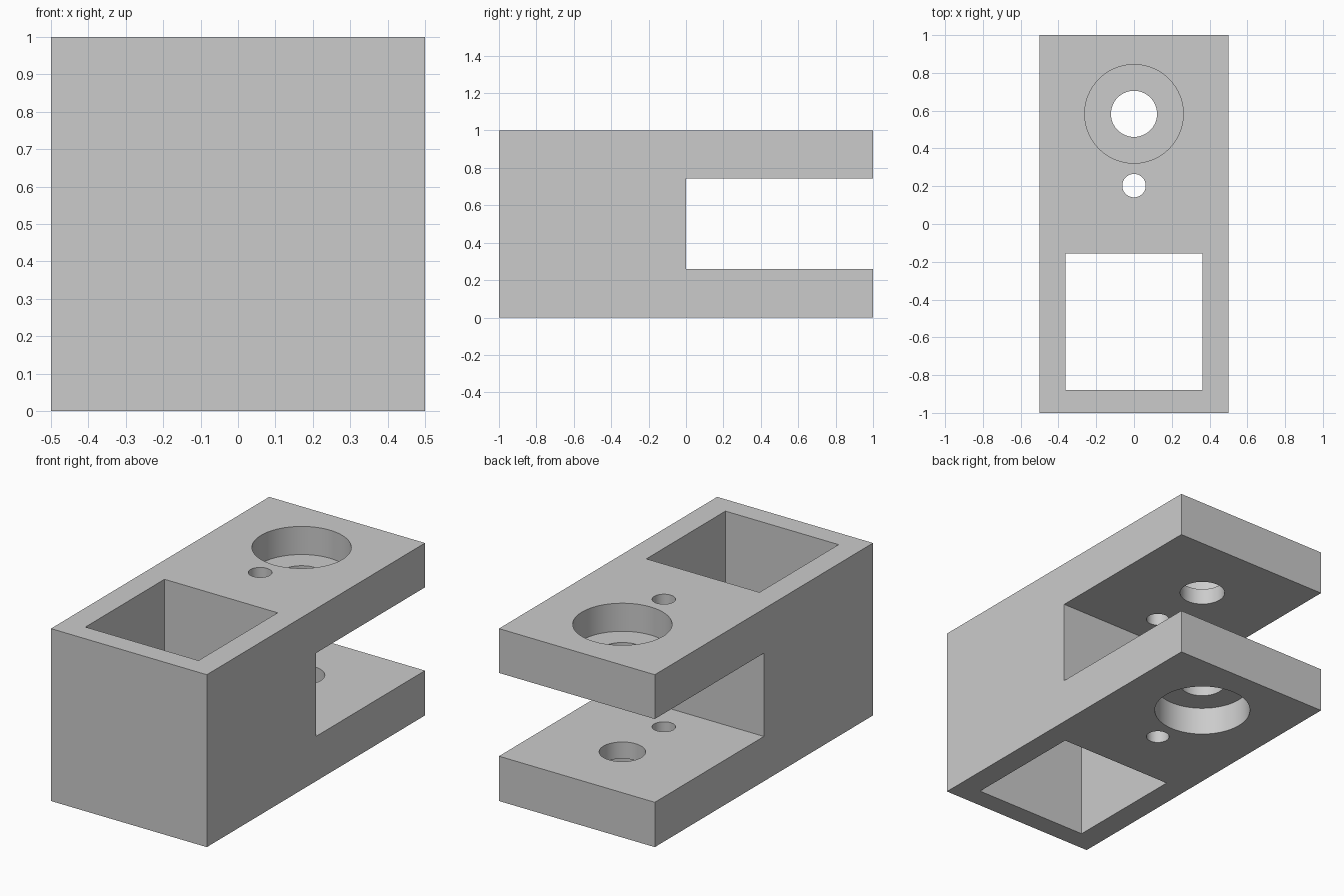
import bpy
import math

default_cube = bpy.data.objects.get("Cube")
if default_cube:
    bpy.data.objects.remove(default_cube, do_unlink=True)

# One plain grey for the whole part
GREY = (0.6, 0.6, 0.6, 1.0)
grey = bpy.data.materials.new("plain_grey")
grey.use_nodes = True
grey.diffuse_color = GREY
grey.node_tree.nodes["Principled BSDF"].inputs["Base Color"].default_value = GREY


def box(name, low, high):
    """Axis-aligned box between two corners."""
    centre = [(a + b) / 2 for a, b in zip(low, high)]
    bpy.ops.mesh.primitive_cube_add(size=1, location=centre)
    obj = bpy.context.object
    obj.name = name
    obj.scale = [b - a for a, b in zip(low, high)]
    bpy.ops.object.transform_apply(location=True, rotation=False, scale=True)
    obj.data.materials.append(grey)
    return obj


def cylinder(name, y, radius, bottom, top):
    """Upright cylinder on the centre line."""
    bpy.ops.mesh.primitive_cylinder_add(
        vertices=96, radius=radius, depth=top - bottom,
        location=(0, y, (bottom + top) / 2))
    obj = bpy.context.object
    obj.name = name
    obj.data.materials.append(grey)
    return obj


def cut(target, cutter):
    """Subtract the cutter from the target and discard it."""
    cutter.hide_render = True
    mod = target.modifiers.new("cut", 'BOOLEAN')
    mod.operation = 'DIFFERENCE'
    mod.solver = 'EXACT'
    mod.object = cutter
    bpy.ops.object.select_all(action='DESELECT')
    target.select_set(True)
    bpy.context.view_layer.objects.active = target
    bpy.ops.object.modifier_apply(modifier=mod.name)
    bpy.data.objects.remove(cutter, do_unlink=True)


MARGIN = 0.1
BORE_Y = 0.583
BORE_DEPTH = 0.163

# Solid block
block = box("clevis_block", (-0.5, -1, 0), (0.5, 1, 1))

# Open slot between the two rear arms
cut(block, box("slot_cutter", (-0.6, 0, 0.26), (0.6, 1 + MARGIN, 0.743)))

# Square socket through the front half
cut(block, box("socket_cutter", (-0.363, -0.88, -MARGIN), (0.363, -0.155, 1 + MARGIN)))

# Pivot hole and small pin hole through both arms
cut(block, cylinder("pivot_cutter", BORE_Y, 0.122, -MARGIN, 1 + MARGIN))
cut(block, cylinder("pin_cutter", 0.203, 0.062, -MARGIN, 1 + MARGIN))

# Counterbores on the outer faces of the arms
cut(block, cylinder("top_bore_cutter", BORE_Y, 0.261, 1 - BORE_DEPTH, 1 + MARGIN))
cut(block, cylinder("bottom_bore_cutter", BORE_Y, 0.261, -MARGIN, BORE_DEPTH))

# Smooth hole walls, crisp edges
bpy.ops.object.shade_smooth_by_angle(angle=math.radians(30))
